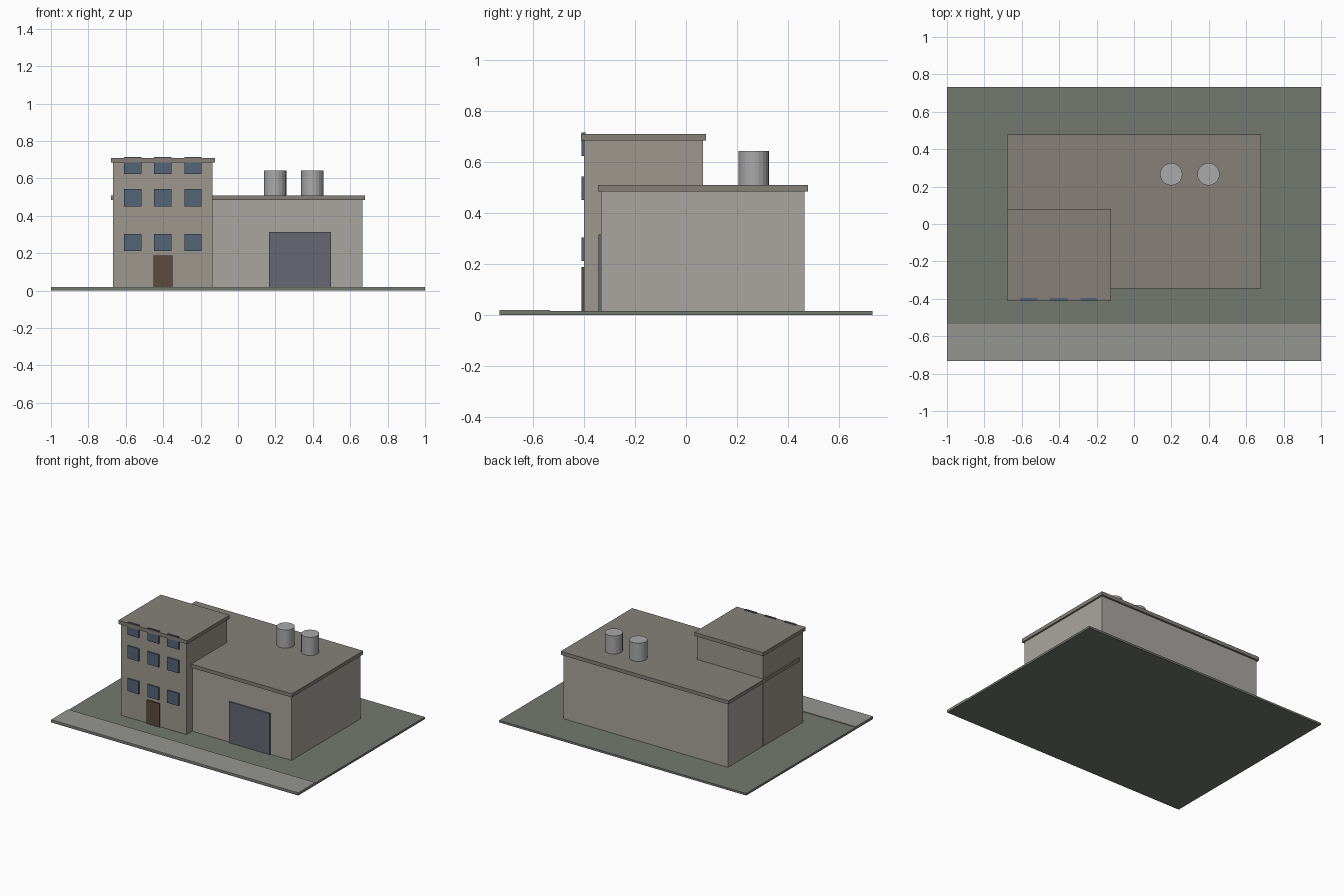
import bpy

if "Cube" in bpy.data.objects:
    bpy.data.objects.remove(bpy.data.objects["Cube"])


def material(name, rgb):
    m = bpy.data.materials.new(name)
    m.diffuse_color = (*rgb, 1)
    m.use_nodes = True
    m.node_tree.nodes["Principled BSDF"].inputs["Base Color"].default_value = m.diffuse_color
    return m


GROUND = material("asphalt", (0.17, 0.19, 0.16))
PAVING = material("paving", (0.30, 0.30, 0.28))
HALL = material("hall_wall", (0.40, 0.38, 0.35))
TOWER = material("office_wall", (0.34, 0.31, 0.27))
ROOF = material("roof", (0.24, 0.22, 0.19))
GLASS = material("glass", (0.09, 0.13, 0.19))
WOOD = material("door_wood", (0.11, 0.07, 0.05))
STEEL = material("shutter", (0.13, 0.14, 0.17))
METAL = material("vent_metal", (0.40, 0.40, 0.40))


def box(name, x, y, z, mat):
    """Box from (min, max) ranges on each axis."""
    bpy.ops.mesh.primitive_cube_add(size=1, location=[sum(r) / 2 for r in (x, y, z)])
    ob = bpy.context.object
    ob.name = name
    ob.scale = [r[1] - r[0] for r in (x, y, z)]
    bpy.ops.object.transform_apply(location=False, rotation=False, scale=True)
    ob.data.materials.append(mat)
    return ob


# Base plate and front pavement
box("ground", (-1, 1), (-0.732, 0.732), (0, 0.015), GROUND)
box("pavement", (-1, 1), (-0.732, -0.534), (0.005, 0.02), PAVING)

# Main hall with overhanging roof slab
box("hall", (-0.666, 0.666), (-0.333, 0.465), (0.015, 0.484), HALL)
box("hall_roof", (-0.678, 0.678), (-0.346, 0.479), (0.484, 0.51), ROOF)

# Office block at the front left
box("office", (-0.668, -0.137), (-0.4, 0.066), (0.015, 0.684), TOWER)
box("office_roof", (-0.68, -0.123), (-0.412, 0.079), (0.684, 0.71), ROOF)

# Windows, three per floor; the top row cuts through the roof edge
for floor, z in enumerate((0.257, 0.497, 0.669)):
    for col in range(3):
        x = -0.563 + col * 0.161
        box(f"window_{floor}_{col}", (x - 0.046, x + 0.046), (-0.409, -0.395),
            (z - 0.046, z + 0.046), GLASS)

# Entrance door and loading shutter
box("door", (-0.452, -0.35), (-0.41, -0.395), (0.015, 0.187), WOOD)
box("loading_shutter", (0.166, 0.497), (-0.343, -0.325), (0.015, 0.315), STEEL)

# Roof vents
for i, x in enumerate((0.199, 0.398)):
    bpy.ops.mesh.primitive_cylinder_add(vertices=20, radius=0.06, depth=0.142,
                                        location=(x, 0.266, 0.572))
    vent = bpy.context.object
    vent.name = f"roof_vent_{i}"
    vent.data.materials.append(METAL)
